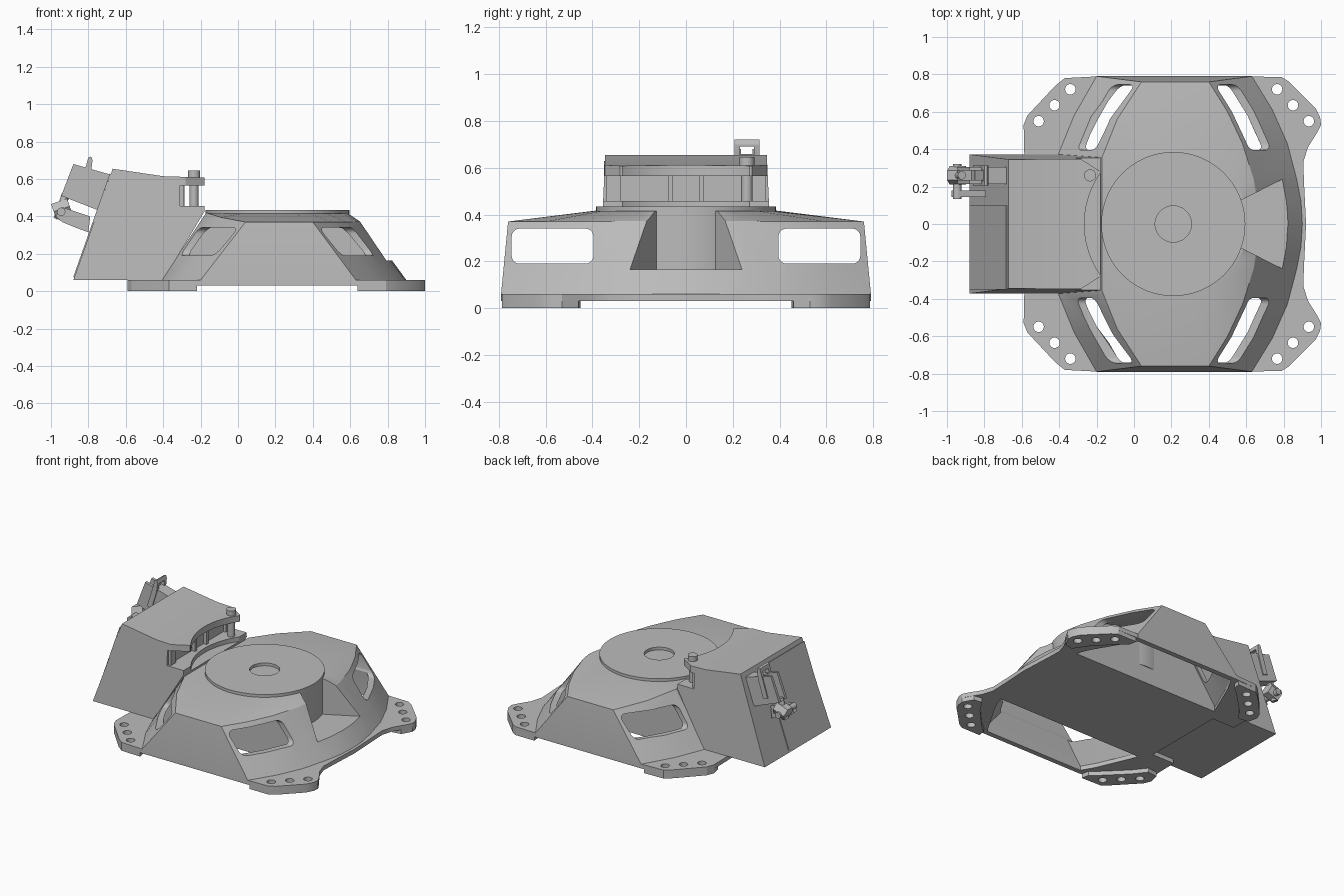
import bpy, bmesh, math
from mathutils import Vector

cube = bpy.data.objects.get("Cube")
if cube:
    bpy.data.objects.remove(cube, do_unlink=True)

grey = bpy.data.materials.new("plain grey")
grey.use_nodes = True
grey.diffuse_color = (0.5, 0.5, 0.5, 1)
grey.node_tree.nodes["Principled BSDF"].inputs["Base Color"].default_value = (0.5, 0.5, 0.5, 1)


def loft(name, rings):
    """Closed solid through rings of equal point count."""
    bm = bmesh.new()
    loops = [[bm.verts.new(p) for p in ring] for ring in rings]
    n = len(loops[0])
    for a, b in zip(loops, loops[1:]):
        for i in range(n):
            j = (i + 1) % n
            bm.faces.new((a[i], a[j], b[j], b[i]))
    bm.faces.new(loops[0])
    bm.faces.new(loops[-1])
    bmesh.ops.recalc_face_normals(bm, faces=bm.faces)
    mesh = bpy.data.meshes.new(name)
    bm.to_mesh(mesh)
    bm.free()
    mesh.materials.append(grey)
    ob = bpy.data.objects.new(name, mesh)
    bpy.context.collection.objects.link(ob)
    return ob


def prism(name, pts, h0, h1, axis="z"):
    put = {"z": lambda a, b, h: (a, b, h),
           "y": lambda a, b, h: (a, h, b),
           "x": lambda a, b, h: (h, a, b)}[axis]
    return loft(name, [[put(a, b, h) for a, b in pts] for h in (h0, h1)])


def box(name, x0, x1, y0, y1, z0, z1):
    return prism(name, [(x0, y0), (x1, y0), (x1, y1), (x0, y1)], z0, z1)


def rod(name, p, q, r, sides=32):
    p, q = Vector(p), Vector(q)
    turn = (q - p).to_track_quat("Z", "Y")
    circle = [turn @ Vector((r * math.cos(t), r * math.sin(t), 0))
              for t in (2 * math.pi * i / sides for i in range(sides))]
    return loft(name, [[c + e for c in circle] for e in (p, q)])


def cut(ob, *tools, op="DIFFERENCE"):
    for tool in tools:
        m = ob.modifiers.new("cut", "BOOLEAN")
        m.object, m.operation, m.solver = tool, op, "EXACT"
        bpy.context.view_layer.objects.active = ob
        bpy.ops.object.modifier_apply(modifier=m.name)
        bpy.data.objects.remove(tool, do_unlink=True)
    return ob


def mirrored(half):
    return half + [(p[0], -p[1], *p[2:]) for p in reversed(half) if p[1] > 0]


def rounded(x0, x1, y0, y1, r):
    corners = [(x1 - r, y1 - r), (x0 + r, y1 - r), (x0 + r, y0 + r), (x1 - r, y0 + r)]
    return [(cx + r * math.cos(t), cy + r * math.sin(t))
            for k, (cx, cy) in enumerate(corners)
            for t in (math.pi / 2 * (k + i / 5) for i in range(6))]


# Main housing outline: foot ring and roof rim
CX = 0.21
FOOT = mirrored([(-.41, .36), (-.32, .58), (-.2, .79), (.63, .79), (.74, .61),
                 (.82, .43), (.87, .24), (.893, .12), (.9, 0)])
RIM = mirrored([(-.17, .36, .42), (-.09, .56, .395), (.04, .76, .37), (.4, .76, .37),
                (.5, .6, .37), (.58, .43, .37), (.64, .24, .372), (.66, .12, .374), (.67, 0, .375)])


def housing(name, scale, bottom, drop):
    def fit(x, y, z):
        return (CX + (x - CX) * scale, y * scale, z)
    crown = []
    for x, y, z in RIM:
        d = Vector((x - CX, y)).normalized() * .4
        crown.append((CX + d.x, d.y, .415 - drop))
    return loft(name, [[fit(x, y, bottom) for x, y in FOOT],
                       [fit(x, y, .06) for x, y in FOOT],
                       [fit(x, y, z - drop) for x, y, z in RIM], crown])


body = housing("main_housing", 1, .03, 0)
hollow = cut(housing("hollow", .955, 0, .035), box("core", -1, 1, -.38, .38, -.1, 1))
cut(body, hollow)
for s in (-1, 1):
    window = rounded(.395, .745, .19, .34, .035)
    cut(body, prism("window", [(s * y, z) for y, z in window], -.8, 1.2, "x"))
# Wedge notch on the right side
cut(body, prism("notch", [(.55, -.115), (.95, -.32), (.95, .32), (.55, .115)], .165, .6))

# Round turntable with a shallow centre recess
hub = rod("turntable", (CX, 0, .15), (CX, 0, .435), .385, 96)
cut(hub, rod("recess", (CX, 0, .415), (CX, 0, .5), .097, 48))

# Corner flanges, foot pads and bolt holes
RIGHT = [(.58, .79), (.79, .785), (.83, .76), (.97, .62), (.995, .57), (1, .53), (.98, .49),
         (.93, .41), (.905, .33), (.91, .2), (.92, 0), (.84, 0), (.82, .38)]
LEFT = [(-.585, .3), (-.59, .53), (-.57, .58), (-.42, .74), (-.37, .78), (-.18, .79), (-.39, .3)]
RIGHT_PAD = [(.64, .785), (.79, .785), (.83, .76), (.97, .62), (.995, .57), (1, .53),
             (.96, .46), (.9, .45), (.84, .54), (.7, .69), (.65, .73)]
LEFT_PAD = [(-.22, .785), (-.37, .78), (-.42, .74), (-.57, .58), (-.59, .53),
            (-.575, .46), (-.5, .45), (-.43, .54), (-.28, .69), (-.23, .73)]
for s, side in ((-1, "front"), (1, "back")):
    for end, plate, pad, x0, dx in (("right", RIGHT, RIGHT_PAD, .765, .085),
                                    ("left", LEFT, LEFT_PAD, -.34, -.085)):
        for kind, pts, z0, z1 in (("flange", plate, .03, .06), ("foot_pad", pad, 0, .031)):
            ob = prism(f"{side}_{end}_{kind}", [(x, s * y) for x, y in pts], z0, z1)
            for i in range(3):
                x, y = x0 + dx * i, s * (.72 - .085 * i)
                cut(ob, rod("hole", (x, y, -.1), (x, y, .2), .028, 24))

# Tilted side box, narrowing towards the top
profile = [(-.88, .06), (-.67, .655), (-.4, .615), (-.18, .608), (-.18, .425), (-.4, .06)]
case = loft("side_box", [[(x, s * (.372 - .045 * (z - .06)), z) for x, z in profile] for s in (-1, 1)])
cut(case, rod("round_clearance", (CX, 0, .425), (CX, 0, .9), .475, 96),
    box("gap", -.31, 0, -1, 1, .457, .565))
for s in (-1, 1):
    cut(case, prism("corner", [(-.28, s * .345), (-.17, s * .275), (-.1, s * .4), (-.28, s * .4)], .565, .9))
    box("gap_rib", -.32, -.285, s * .065 - .01, s * .065 + .01, .45, .57)
    box("gap_block", -.325, -.29, s * .31 - .03, s * .31 + .03, .45, .57)

# Thin cover on the slanted end of the box
n = Vector((-.943, 0, .333)) * .006
foot, top = Vector((-.875, 0, .074)), Vector((-.68, 0, .627))
corners = [foot + Vector((0, -.35, 0)), foot + Vector((0, .1, 0)),
           top + Vector((0, .1, 0)), top + Vector((0, -.35, 0))]
loft("end_cover", [corners, [c + n for c in corners]])

# Hinge pin
rod("hinge_pin", (-.235, .26, .42), (-.235, .26, .63), .024)
rod("hinge_pin_head", (-.235, .26, .605), (-.235, .26, .645), .032)

# Latch on the slanted end
latch = prism("latch_body", [(-.88, .68), (-.945, .51), (-.74, .43), (-.67, .62)], .215, .305, "y")
cut(latch, prism("latch_slot", [(-.9, .71), (-.97, .52), (-.87, .49), (-.8, .67)], .235, .285, "y"))
lever = prism("latch_lever", [(-.86, .52), (-.81, .68), (-.8, .715), (-.785, .72), (-.778, .7),
                              (-.785, .64), (-.825, .51)], .207, .313, "y")
cut(lever, box("lever_slot", -1, -.7, .23, .29, .54, .69))
rod("latch_bolt", (-.965, .26, .385), (-.92, .26, .52), .022)
rod("latch_nut", (-.985, .26, .425), (-.9, .26, .455), .05, 6)
rod("latch_cross_pin", (-.945, .135, .425), (-.945, .32, .425), .022)
prism("latch_bracket", [(-.975, .4), (-.94, .45), (-.79, .4), (-.8, .315), (-.88, .345), (-.94, .37)],
      .145, .18, "y")

# Smooth the rounded parts, keep edges crisp
bpy.ops.object.select_all(action="DESELECT")
for ob in bpy.context.scene.objects:
    if ob.type == "MESH":
        ob.select_set(True)
        bpy.context.view_layer.objects.active = ob
bpy.ops.object.shade_smooth_by_angle(angle=math.radians(20))
